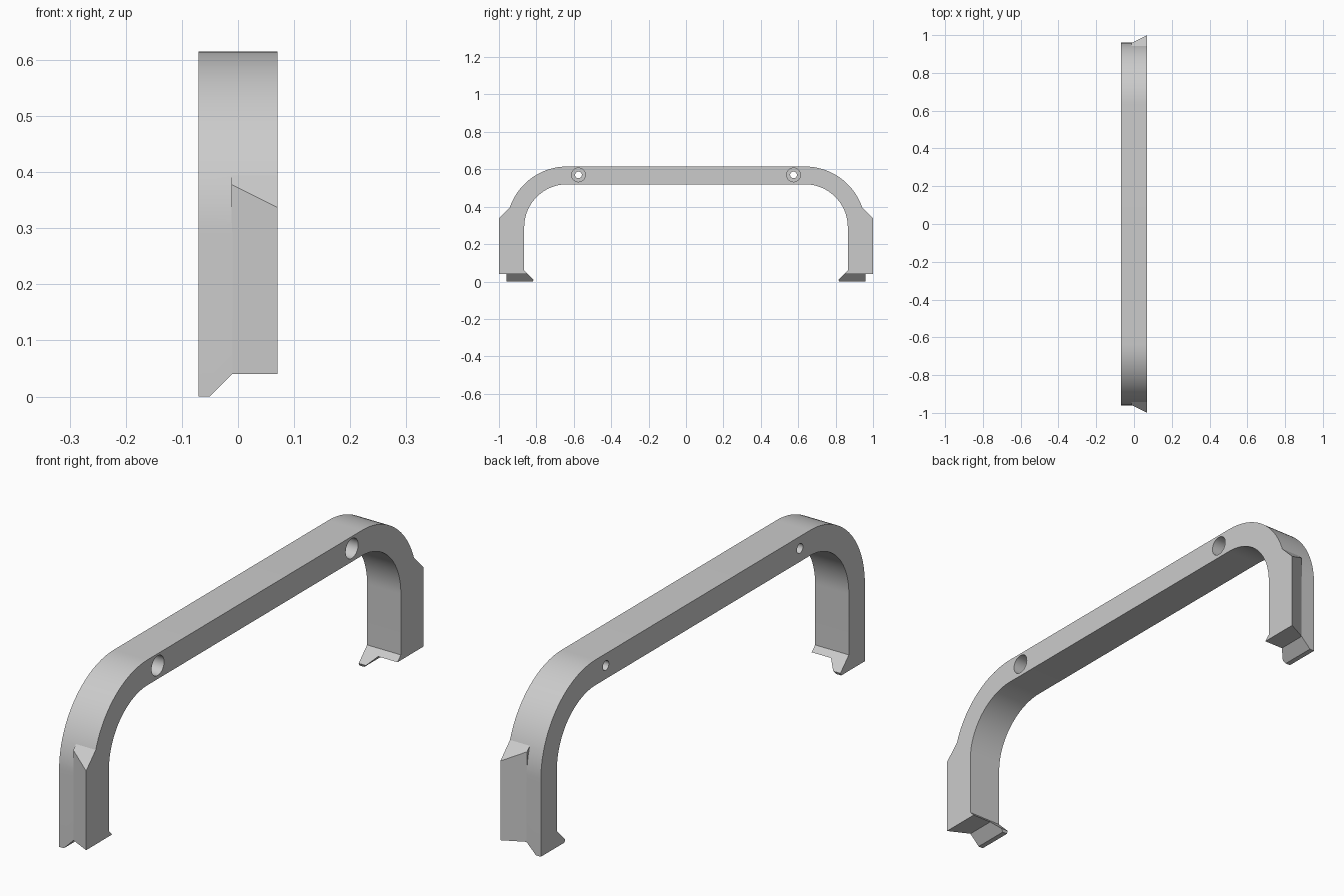
import bpy, bmesh
from math import radians, cos, sin
from mathutils import Vector, Matrix

if "Cube" in bpy.data.objects:
    bpy.data.objects.remove(bpy.data.objects["Cube"], do_unlink=True)

grey = bpy.data.materials.new("plain grey")
grey.use_nodes = True
colour = (0.6, 0.6, 0.6, 1)
grey.diffuse_color = colour
grey.node_tree.nodes["Principled BSDF"].inputs["Base Color"].default_value = colour

HALF = 0.07                    # half width of the bar
MID_Y, MID_Z = 0.635, 0.29     # centre of the corner bends


def add_object(name, bm):
    bmesh.ops.recalc_face_normals(bm, faces=bm.faces)
    mesh = bpy.data.meshes.new(name)
    bm.to_mesh(mesh)
    bm.free()
    mesh.materials.append(grey)
    obj = bpy.data.objects.new(name, mesh)
    bpy.context.collection.objects.link(obj)
    return obj


def prism(points, along):
    """Closed outline of 3D points swept along a vector."""
    bm = bmesh.new()
    face = bm.faces.new([bm.verts.new(p) for p in points])
    swept = bmesh.ops.extrude_face_region(bm, geom=[face])["geom"]
    verts = [v for v in swept if isinstance(v, bmesh.types.BMVert)]
    bmesh.ops.translate(bm, verts=verts, vec=along)
    return bm


def combine(target, tool, operation):
    mod = target.modifiers.new("boolean", "BOOLEAN")
    mod.operation, mod.solver, mod.object = operation, "EXACT", tool
    bpy.context.view_layer.objects.active = target
    bpy.ops.object.modifier_apply(modifier=mod.name)
    bpy.data.objects.remove(tool, do_unlink=True)


def bend(radius, steps=28):
    """Quarter bend from the upright leg up to the straight top."""
    turns = [radians(90 * i / steps) for i in range(steps + 1)]
    return [(MID_Y + radius * cos(a), MID_Z + radius * sin(a)) for a in turns]


# Arched bar with an inward lip at the bottom of each leg
outer = [(0.96, 0)] + bend(0.325)
inner = [(0.82, 0), (0.815, 0.01), (0.865, 0.06)] + bend(0.23)
mirror = lambda path: [(-y, z) for y, z in path]
outline = outer + mirror(outer)[::-1] + mirror(inner) + inner[::-1]
handle = add_object("handle", prism([(-HALF, y, z) for y, z in outline],
                                    Vector((2 * HALF, 0, 0))))

# Tapered wedge on the outside of each leg, with a sloping top
for side in (-1, 1):
    plan = [(-0.012, 0.9), (HALF, 0.9), (HALF, 1.0), (-0.012, 0.959)]
    bm = prism([(x, side * y, 0) for x, y in plan], Vector((0, 0, 0.5)))
    cut = bmesh.ops.bisect_plane(bm, geom=bm.verts[:] + bm.edges[:] + bm.faces[:],
                                 plane_co=(0, side, 0.337),
                                 plane_no=(0, side, 1), clear_outer=True)
    rim = [e for e in cut["geom_cut"] if isinstance(e, bmesh.types.BMEdge)]
    bmesh.ops.edgeloop_fill(bm, edges=rim)
    combine(handle, add_object("leg_wedge", bm), "UNION")

# Chamfered cut that leaves a narrow foot along one edge
foot_cut = [(-0.06, -0.01), (-0.01, 0.04), (0.1, 0.04), (0.1, -0.01)]
combine(handle, add_object("foot_cutter", prism([(x, -1.1, z) for x, z in foot_cut],
                                                Vector((0, 2.2, 0)))), "DIFFERENCE")

# Screw holes: wide counterbore on one face, narrow hole right through
for y in (-0.575, 0.575):
    for radius, start, end in ((0.037, -0.03, 0.1), (0.018, -0.1, 0.1)):
        bm = bmesh.new()
        place = Matrix.Translation(((start + end) / 2, y, 0.57)) @ Matrix.Rotation(radians(90), 4, "Y")
        bmesh.ops.create_cone(bm, cap_ends=True, segments=32, radius1=radius,
                              radius2=radius, depth=end - start, matrix=place)
        combine(handle, add_object("hole_cutter", bm), "DIFFERENCE")

# Smooth bends, crisp edges
bpy.ops.object.select_all(action="DESELECT")
handle.select_set(True)
bpy.context.view_layer.objects.active = handle
bpy.ops.object.shade_smooth_by_angle(angle=radians(25))
